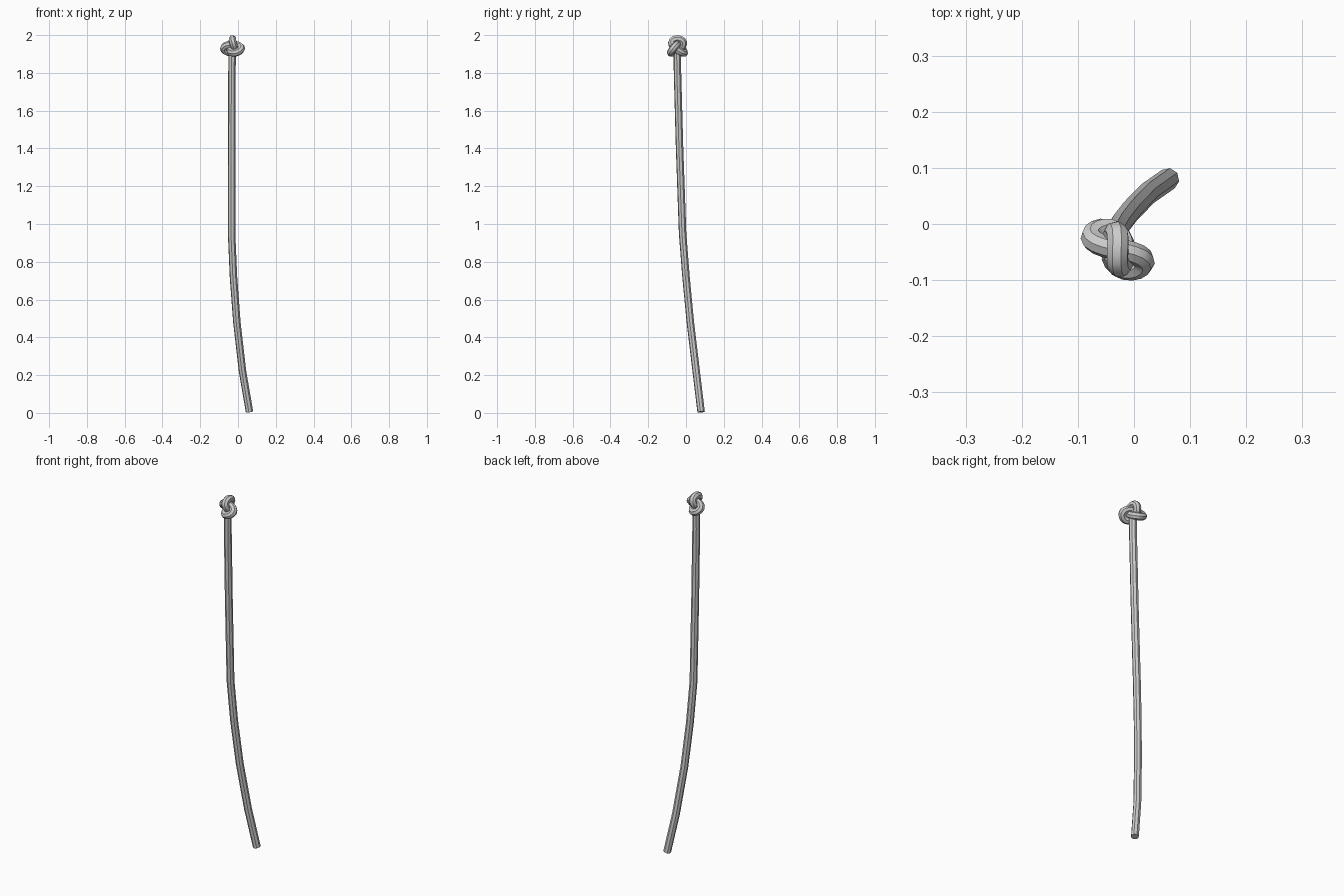
import bpy
from math import sin, cos, pi, sqrt
from mathutils import Vector

if "Cube" in bpy.data.objects:
    bpy.data.objects.remove(bpy.data.objects["Cube"])

RADIUS = 0.02


def tube(name, points):
    """Octagonal capped tube following a list of points."""
    curve = bpy.data.curves.new(name, 'CURVE')
    curve.dimensions = '3D'
    curve.bevel_depth = RADIUS
    curve.bevel_resolution = 2
    curve.use_fill_caps = True
    spline = curve.splines.new('POLY')
    spline.points.add(len(points) - 1)
    for p, co in zip(spline.points, points):
        p.co = (*co, 1)
    obj = bpy.data.objects.new(name, curve)
    bpy.context.collection.objects.link(obj)
    bpy.ops.object.select_all(action='DESELECT')
    obj.select_set(True)
    bpy.context.view_layer.objects.active = obj
    bpy.ops.object.convert(target='MESH')
    bpy.ops.object.shade_smooth_by_angle()
    return obj


# Hanging rope, bottom to top
rope = [(0.061, 0.080, 0.005), (0.024, 0.054, 0.22), (-0.006, 0.023, 0.48),
        (-0.024, 0.0, 0.72), (-0.034, -0.018, 0.95), (-0.033, -0.034, 1.4),
        (-0.032, -0.045, 1.80), (-0.031, -0.046, 1.905)]
tube("rope", rope)

# Overhand knot: trefoil path standing in a diagonal upright plane
centre = Vector((-0.029, -0.045, 1.9356))
u = Vector((1, -1, 0)) / sqrt(2)
v = Vector((1, 1, 0)) / sqrt(2)
knot = []
for i in range(41):
    t = 1.823 + 2 * pi * i / 40
    knot.append(centre + u * 0.0185 * (sin(t) + 2 * sin(2 * t))
                + v * 0.02 * sin(3 * t)
                + Vector((0, 0, 0.0148 * (2 * cos(2 * t) - cos(t)))))
tube("knot", knot)
